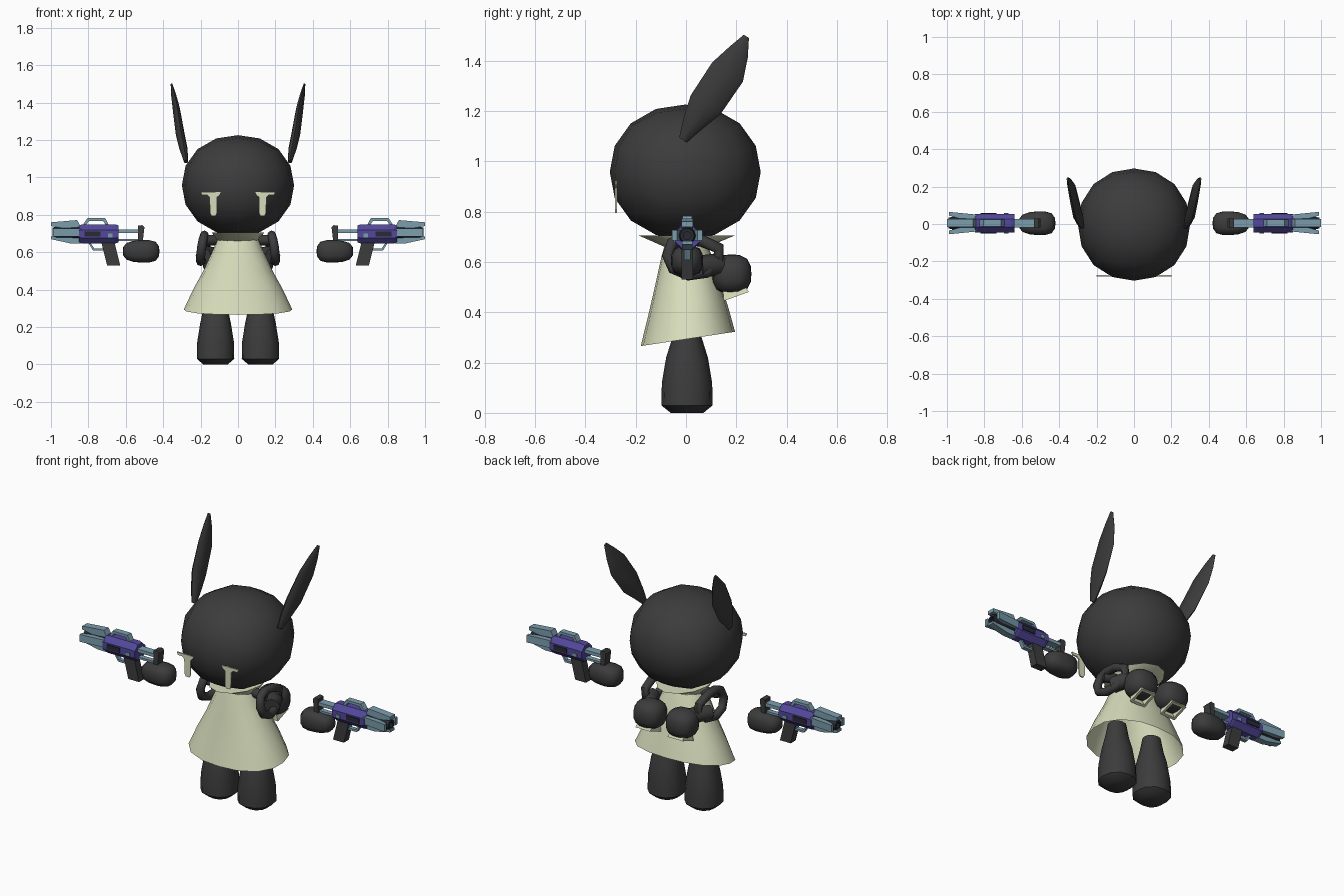
import bpy, bmesh, math
from mathutils import Vector

if "Cube" in bpy.data.objects:
    bpy.data.objects.remove(bpy.data.objects["Cube"])


def material(name, rgb):
    m = bpy.data.materials.new(name)
    m.diffuse_color = (*rgb, 1)
    m.use_nodes = True
    m.node_tree.nodes["Principled BSDF"].inputs["Base Color"].default_value = m.diffuse_color
    return m


CHARCOAL = material("charcoal", (0.045, 0.045, 0.046))
CREAM = material("cream", (0.68, 0.72, 0.50))
PURPLE = material("purple", (0.085, 0.065, 0.33))
BLUE = material("steel_blue", (0.20, 0.34, 0.42))
DARK = material("gunmetal", (0.022, 0.024, 0.032))


def finish(name, bm, mat, mirror=False, smooth=None):
    """Turn a bmesh into an object, mirrored across x when asked."""
    bmesh.ops.recalc_face_normals(bm, faces=bm.faces)
    me = bpy.data.meshes.new(name)
    bm.to_mesh(me)
    bm.free()
    me.materials.append(mat)
    ob = bpy.data.objects.new(name, me)
    bpy.context.collection.objects.link(ob)
    if smooth:
        bpy.ops.object.select_all(action='DESELECT')
        ob.select_set(True)
        bpy.context.view_layer.objects.active = ob
        bpy.ops.object.shade_smooth_by_angle(angle=math.radians(smooth))
    if mirror:
        ob.modifiers.new("mirror", 'MIRROR').use_clip = False
    return ob


def loft(name, rings, mat, mirror=False, smooth=None, caps=True, closed=False):
    bm = bmesh.new()
    vs = [[bm.verts.new(p) for p in r] for r in rings]
    n = len(vs[0])
    pairs = list(zip(vs, vs[1:])) + ([(vs[-1], vs[0])] if closed else [])
    for a, b in pairs:
        for i in range(n):
            j = (i + 1) % n
            bm.faces.new((a[i], a[j], b[j], b[i]))
    if caps and not closed:
        bm.faces.new(vs[0])
        bm.faces.new(vs[-1])
    return finish(name, bm, mat, mirror, smooth)


def oval(c, u, v, n=10, p=2.0, phase=0.0):
    """Superellipse ring around c spanned by vectors u and v."""
    c, u, v = Vector(c), Vector(u), Vector(v)
    pts = []
    for i in range(n):
        a = 2 * math.pi * i / n + phase
        x, y = math.cos(a), math.sin(a)
        k = (abs(x) ** p + abs(y) ** p) ** (-1 / p)
        pts.append(c + u * x * k + v * y * k)
    return pts


def blob(name, c, r, mat, p=2.0, mirror=False, taper=0.0):
    """Rounded block: a gridded cube pushed onto a superellipsoid."""
    bm = bmesh.new()
    bmesh.ops.create_cube(bm, size=2)
    bmesh.ops.subdivide_edges(bm, edges=bm.edges[:], cuts=3, use_grid_fill=True)
    for v in bm.verts:
        d = Vector([math.tan(t * math.pi / 4) for t in v.co])
        d /= sum(abs(t) ** p for t in d) ** (1 / p)
        s = 1 - taper * d.x
        v.co = (c[0] + d.x * r[0], c[1] + d.y * r[1] * s, c[2] + d.z * r[2] * s)
    return finish(name, bm, mat, mirror, 60)


def tube(name, path, r, mat, n=8, mirror=False, closed=False):
    pts = [Vector(q) for q in path]
    rings = []
    for i, q in enumerate(pts):
        if closed:
            t = pts[(i + 1) % len(pts)] - pts[i - 1]
        else:
            t = pts[min(i + 1, len(pts) - 1)] - pts[max(i - 1, 0)]
        u = t.cross(Vector((1, 0, 0.01))).normalized()
        rings.append(oval(q, u * r, t.cross(u).normalized() * r, n))
    return loft(name, rings, mat, mirror, 50, closed=closed)


def prism(name, xz, y0, y1, mat, mirror=True):
    """Side outline in x and z, extruded from y0 to y1."""
    return loft(name, [[(x, y, z) for x, z in xz] for y in (y0, y1)], mat, mirror)


def box(name, x, y, z, mat):
    return prism(name, [(x[0], z[0]), (x[1], z[0]), (x[1], z[1]), (x[0], z[1])], *y, mat)


# Head
blob("head", (0, -0.003, 0.958), (0.30, 0.30, 0.268), CHARCOAL, p=2.12)

# Ears: flat leaves leaning back and outward
lean = Vector((0, 0.85, -0.53))
ear = [((0.278, -0.012, 1.085), 0.018, 0.012), ((0.292, 0.030, 1.155), 0.045, 0.022),
       ((0.308, 0.078, 1.225), 0.070, 0.024), ((0.328, 0.165, 1.355), 0.072, 0.020),
       ((0.343, 0.210, 1.435), 0.042, 0.014), ((0.355, 0.240, 1.497), 0.012, 0.005)]
loft("ears", [oval(c, lean * w, (t, 0, 0), 8) for c, w, t in ear], CHARCOAL, True, 60)

# Eyes: thin plates with a lash bar and a drooping stem
prism("eyes", [(0.092, 0.923), (0.100, 0.905), (0.112, 0.895), (0.112, 0.81), (0.12, 0.795),
               (0.142, 0.795), (0.15, 0.81), (0.152, 0.895), (0.165, 0.907), (0.193, 0.907),
               (0.2, 0.923)], -0.282, -0.274, CREAM)

# Dress: flared skirt with a hem that drops toward the front
skirt = [(0.115, -0.085, 0.085, 0.665), (0.130, -0.098, 0.105, 0.62),
         (0.185, -0.125, 0.142, 0.50), (0.240, -0.150, 0.170, 0.40),
         (0.290, -0.180, 0.195, 0.293)]
rings = []
for x, y0, y1, z in skirt:
    ring = oval((0, (y0 + y1) / 2, z), (x, 0, 0), (0, (y1 - y0) / 2, 0), 16, 2.3)
    drop = 0.15 * ((0.665 - z) / 0.37) ** 2
    rings.append([q + Vector((0, 0, q.y * drop)) for q in ring])
loft("dress", rings, CREAM, False, 50, caps=False)

# Collar: shallow flared cone under the head
loft("collar", [oval((0, 0, 0.66), (0.115, 0, 0), (0, 0.085, 0), 12),
                oval((0, 0.003, 0.706), (0.14, 0, 0), (0, 0.193, 0), 12)],
     CREAM, False, 40)

# Legs
leg = [(0.0, 0.065, 0.065), (0.03, 0.10, 0.102), (0.12, 0.098, 0.100),
       (0.22, 0.082, 0.083), (0.30, 0.065, 0.058), (0.38, 0.05, 0.045)]
loft("legs", [oval((0.12, 0.004, z), (x, 0, 0), (0, y, 0), 12, 2.3) for z, x, y in leg],
     CHARCOAL, True, 50)

# Arms: looped sleeves reaching behind the back
tube("arms", [(0.185, -0.055, 0.675), (0.195, -0.072, 0.625), (0.200, -0.05, 0.575),
              (0.200, 0.01, 0.550), (0.190, 0.08, 0.560), (0.165, 0.13, 0.60),
              (0.175, 0.13, 0.655), (0.180, 0.06, 0.685), (0.180, -0.01, 0.692)],
     0.024, CHARCOAL, mirror=True, closed=True)
tube("shoulders", [(0.10, 0.0, 0.665), (0.19, -0.03, 0.665)], 0.028, CHARCOAL, mirror=True)
tube("forearms", [(0.185, 0.05, 0.58), (0.155, 0.12, 0.59), (0.11, 0.17, 0.57)],
     0.045, CHARCOAL, mirror=True)
blob("clasped_hands", (0.105, 0.182, 0.552), (0.085, 0.078, 0.078), CHARCOAL, 2.8, True)

# Cuffs: tilted open boxes below the clasped hands
a, b = Vector((0.05, 0, 0)), Vector((0, 0.05, 0.018))
loft("cuffs", [oval((0.105, 0.185, 0.51), a * 1.1, b * 1.1, 4, 2, math.pi / 4),
               oval((0.105, 0.2, 0.463), a * 1.4, b * 1.4, 4, 2, math.pi / 4),
               oval((0.105, 0.2, 0.463), a, b, 4, 2, math.pi / 4),
               oval((0.105, 0.19, 0.49), a, b, 4, 2, math.pi / 4)], CREAM, True)

# Floating hands
blob("floating_hands", (0.518, 0.004, 0.605), (0.098, 0.063, 0.06), CHARCOAL, 3.0, True, 0.08)

# Blaster body: octagonal block with side panels
loft("blaster_body", [oval((x, 0.005, 0.698), (0, 0.05, 0), (0, 0, h), 8, 3.5, math.pi / 8)
                      for x, h in ((0.64, 0.046), (0.655, 0.052), (0.835, 0.052), (0.85, 0.044))],
     PURPLE, True)
for s in (-1, 1):
    y = 0.005 + s * 0.051
    box("body_panel", (0.735, 0.82), (y - 0.004, y + 0.004), (0.685, 0.712), DARK)
    box("body_stud", (0.67, 0.695), (y - 0.004, y + 0.004), (0.68, 0.70), BLUE)

# Carry handle, trigger guard and grip
prism("carry_handle", [(0.69, 0.745), (0.71, 0.782), (0.805, 0.782), (0.83, 0.745), (0.812, 0.745),
                       (0.797, 0.767), (0.72, 0.767), (0.708, 0.745)], -0.013, 0.023, BLUE)
prism("trigger_guard", [(0.71, 0.65), (0.71, 0.608), (0.775, 0.608), (0.80, 0.65), (0.788, 0.65),
                        (0.768, 0.62), (0.725, 0.62), (0.725, 0.65)], -0.007, 0.017, BLUE)
prism("grip", [(0.66, 0.65), (0.73, 0.65), (0.70, 0.53), (0.63, 0.53)], -0.018, 0.028, CHARCOAL)

# Stock: rods and a shoulder pad
box("stock_upper_rod", (0.525, 0.65), (-0.018, 0.028), (0.702, 0.722), BLUE)
box("stock_lower_rod", (0.53, 0.65), (-0.009, 0.019), (0.660, 0.672), BLUE)
prism("stock_pad", [(0.50, 0.735), (0.51, 0.745), (0.535, 0.742), (0.535, 0.66), (0.51, 0.65)],
      -0.02, 0.03, CHARCOAL)

# Barrel: hollow core inside four tapered fins
loft("barrel", [oval((x, 0.005, 0.705), (0, r, 0), (0, 0, r), 10)
                for x, r in ((0.84, 0.034), (0.97, 0.034), (0.992, 0.028), (0.992, 0.016), (0.95, 0.016))],
     DARK, True, 35)
prism("upper_fin", [(0.84, 0.735), (0.86, 0.772), (1.0, 0.760), (1.0, 0.740), (0.93, 0.728)],
      -0.017, 0.027, BLUE)
prism("lower_fin", [(0.84, 0.675), (0.84, 0.648), (0.90, 0.648), (1.0, 0.670), (1.0, 0.684)],
      -0.015, 0.025, BLUE)
for s in (-1, 1):
    outline = [(0.84, 0.022), (0.84, 0.045), (0.99, 0.060), (0.99, 0.040), (0.93, 0.024)]
    loft("side_fin", [[(x, 0.005 + s * y, z) for x, y in outline] for z in (0.685, 0.728)],
         BLUE, True)
